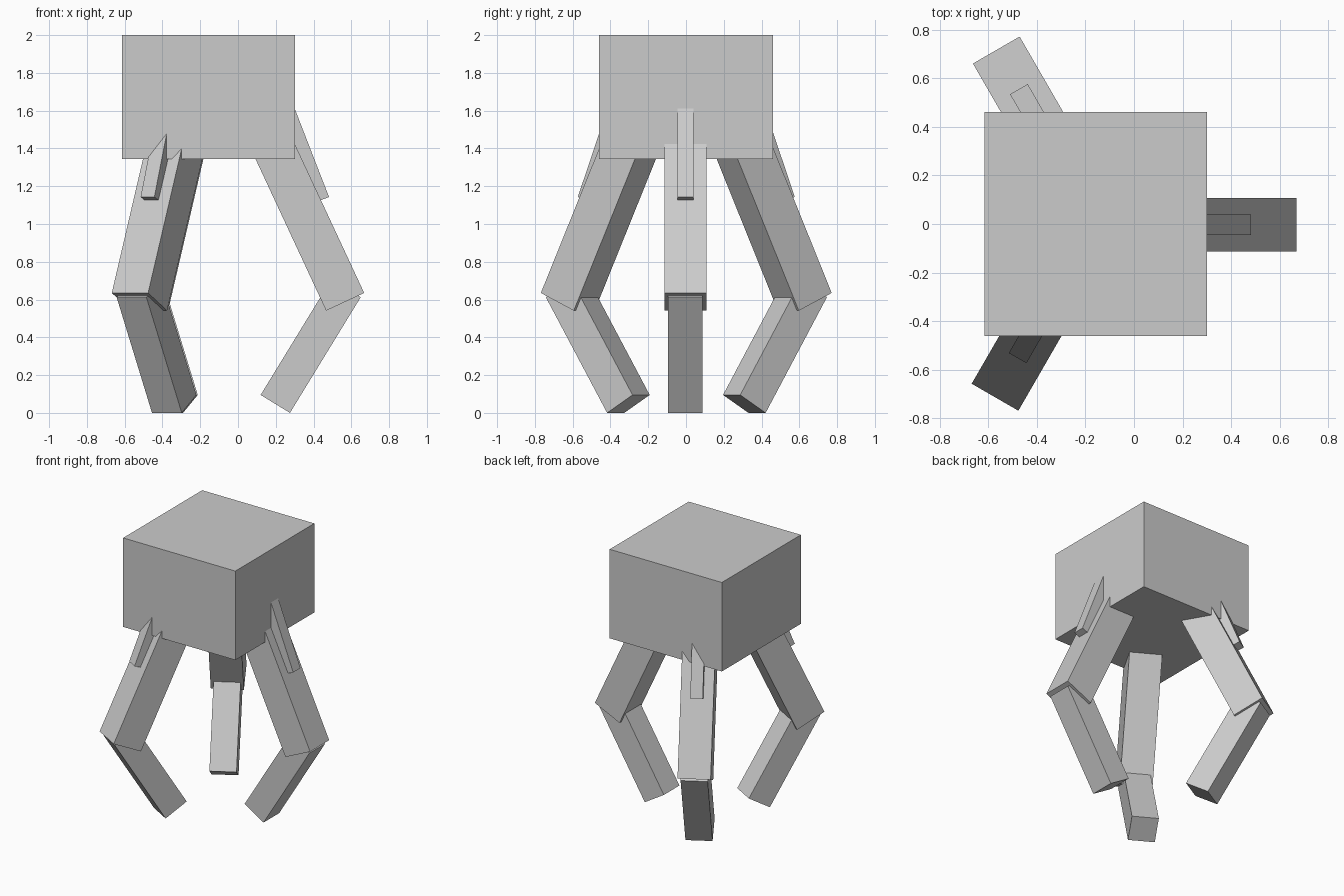
import bpy
import bmesh
from math import radians
from mathutils import Matrix, Vector

if "Cube" in bpy.data.objects:
    bpy.data.objects.remove(bpy.data.objects["Cube"], do_unlink=True)

grey = bpy.data.materials.new("plain_grey")
colour = (0.6, 0.6, 0.6, 1)
grey.diffuse_color = colour
grey.use_nodes = True
grey.node_tree.nodes["Principled BSDF"].inputs["Base Color"].default_value = colour

BODY_X = -0.157


def make_box(name, matrix, size):
    """Box of the given size, placed by a matrix."""
    bm = bmesh.new()
    bmesh.ops.create_cube(bm, size=1, matrix=matrix @ Matrix.Diagonal((*size, 1)))
    mesh = bpy.data.meshes.new(name)
    bm.to_mesh(mesh)
    bm.free()
    mesh.materials.append(grey)
    obj = bpy.data.objects.new(name, mesh)
    bpy.context.collection.objects.link(obj)
    return obj


def make_bar(name, turn, corner, direction, length, width, y=0):
    """Square bar in a radial plane; corner is the outer edge of its lower end."""
    along = Vector((direction[0], 0, direction[1])).normalized()
    inward = Vector((-along.z, 0, along.x))
    start = Vector((corner[0] - BODY_X, y, corner[1]))
    centre = start + along * length / 2 + inward * width / 2
    axes = Matrix((inward, Vector((0, 1, 0)), along)).transposed()
    # Keep the axes right-handed
    if axes.determinant() < 0:
        axes.col[1] = -axes.col[1]
    place = Matrix.Translation((BODY_X, 0, 0)) @ Matrix.Rotation(radians(turn), 4, 'Z')
    make_box(name, place @ Matrix.Translation(centre) @ axes.to_4x4(), (width, width, length))


# Body block
make_box("body", Matrix.Translation((BODY_X, 0, 1.672)), (0.915, 0.92, 0.656))

# Three identical fingers around the body
for side, turn in (("left", 0), ("back", 120), ("front", 240)):
    make_bar(side + "_upper_finger", turn, (0.668, 0.635), (-0.422, 0.906), 1.0, 0.222, -0.003)
    make_bar(side + "_lower_finger", turn, (0.275, 0.0), (0.522, 0.853), 0.718, 0.182, -0.004)
    make_bar(side + "_strut", turn, (0.482, 1.143), (-0.362, 0.932), 0.62, 0.084, -0.003)
